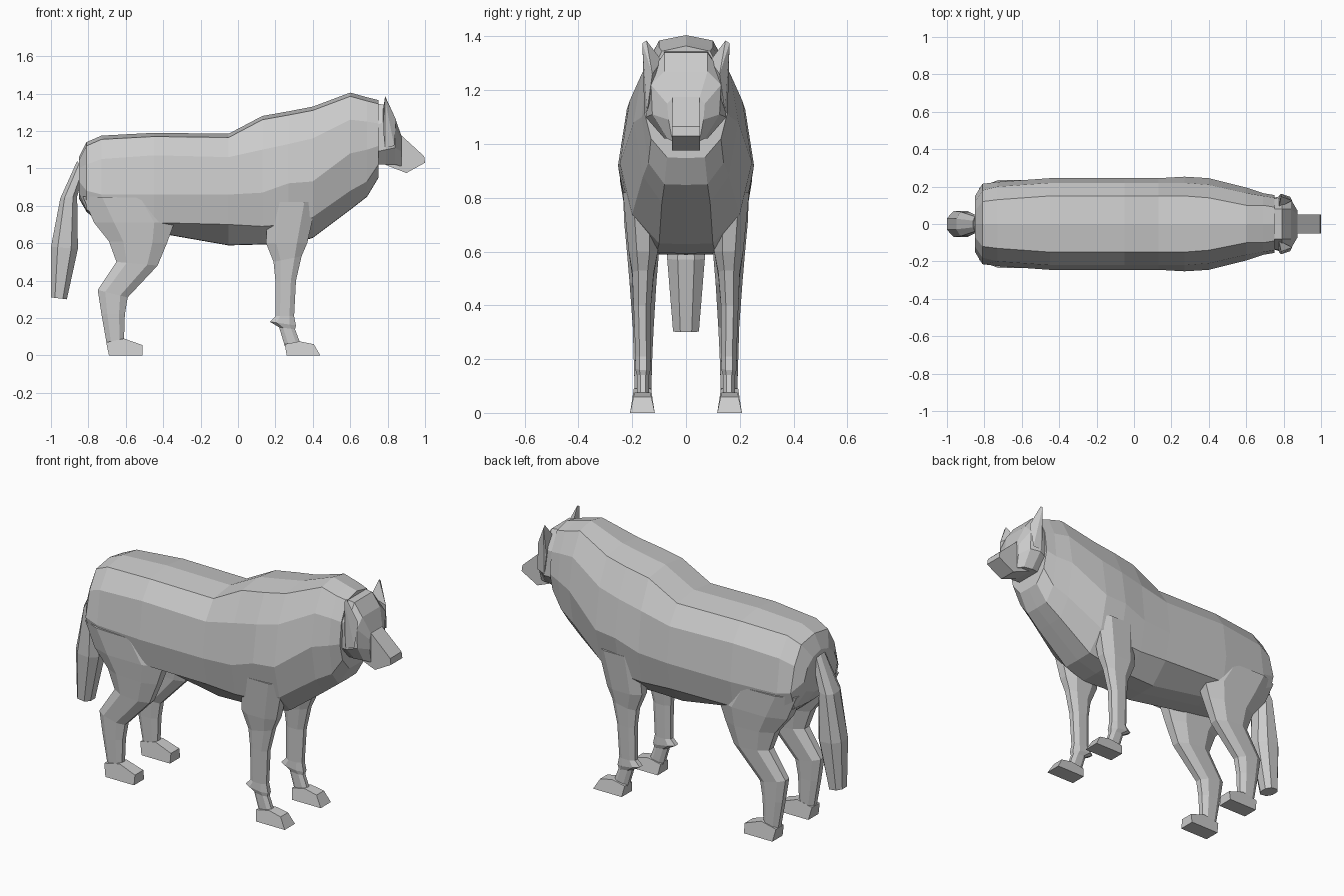
import bpy, bmesh


def finish(name, bm, mirror=False):
    bmesh.ops.recalc_face_normals(bm, faces=bm.faces)
    me = bpy.data.meshes.new(name)
    bm.to_mesh(me)
    bm.free()
    ob = bpy.data.objects.new(name, me)
    bpy.context.collection.objects.link(ob)
    if mirror:
        mod = ob.modifiers.new("mirror", 'MIRROR')
        mod.use_axis = (False, True, False)
    return ob


def loft(name, rings, mirror=False):
    """Skin a list of equal-length point rings and cap both ends."""
    bm = bmesh.new()
    vs = [[bm.verts.new(p) for p in r] for r in rings]
    n = len(rings[0])
    for a, b in zip(vs, vs[1:]):
        for i in range(n):
            j = (i + 1) % n
            bm.faces.new((a[i], a[j], b[j], b[i]))
    bm.faces.new(vs[0])
    bm.faces.new(vs[-1])
    return finish(name, bm, mirror)


def prism(name, profile, yc, w_low, w_high, mirror=False):
    """Side profile (x, z) given width in y, tapering from bottom to top."""
    zs = [z for _, z in profile]
    z0, dz = min(zs), max(zs) - min(zs)
    w = lambda z: w_low + (w_high - w_low) * (z - z0) / dz
    return loft(name, [[(x, yc + s * w(z), z) for x, z in profile] for s in (-1, 1)], mirror)


def limb_ring(back, front, y0, y1):
    """Octagonal ring between a back and a front point (x, z)."""
    pts = []
    for u, v in ((0, .28), (0, .72), (.25, 1), (.75, 1), (1, .72), (1, .28), (.75, 0), (.25, 0)):
        pts.append((back[0] + u * (front[0] - back[0]), y0 + v * (y1 - y0),
                    back[1] + u * (front[1] - back[1])))
    return pts


def sym_ring(x, half, top=None, bottom=None):
    """Symmetric cross-section from half points (y, z), top to bottom."""
    r = [(x, y, z) for y, z in half]
    l = [(x, -y, z) for y, z in reversed(half)]
    return ([(x, 0, top)] if top else []) + r + ([(x, 0, bottom)] if bottom else []) + l


# body: x, then ridge, upper side, flank, lower side, belly as (y, z)
body = [
    (-.85, .07, 1.04, .12, 1.00, .15, .93, .13, .87, .06, .84),
    (-.81, .12, 1.12, .18, 1.02, .215, .88, .18, .78, .07, .77),
    (-.73, .13, 1.155, .20, 1.05, .225, .86, .20, .73, .08, .70),
    (-.45, .15, 1.17, .22, 1.07, .245, .86, .22, .71, .10, .66),
    (-.05, .15, 1.165, .22, 1.06, .245, .86, .21, .70, .10, .59),
    (.13, .15, 1.26, .22, 1.10, .245, .87, .21, .69, .10, .595),
    (.27, .15, 1.285, .22, 1.13, .253, .92, .21, .70, .11, .595),
    (.40, .14, 1.31, .21, 1.16, .245, .93, .20, .74, .10, .63),
    (.60, .10, 1.385, .165, 1.26, .195, 1.08, .16, .88, .09, .78),
    (.69, .10, 1.36, .15, 1.25, .165, 1.10, .14, .93, .08, .85),
    (.75, .09, 1.345, .14, 1.24, .155, 1.12, .13, 1.02, .07, .95),
]
loft("body", [sym_ring(r[0], list(zip(r[1::2], r[2::2])), r[2] + .02, r[10] - .002)
              for r in body])

# head
head = [
    (.70, [(.08, 1.35), (.13, 1.22), (.12, 1.08), (.07, 1.02)]),
    (.79, [(.08, 1.34), (.14, 1.25), (.15, 1.10), (.08, 1.02)]),
    (.84, [(.08, 1.27), (.13, 1.22), (.125, 1.11), (.07, 1.02)]),
    (.875, [(.05, 1.17), (.07, 1.15), (.065, 1.09), (.05, 1.01)]),
]
loft("head", [sym_ring(x, h) for x, h in head])

# muzzle
prism("muzzle", [(.80, 1.20), (.875, 1.175), (.995, 1.065), (1, 1.03), (.90, .975), (.76, 1.03)],
      0, .052, .05)

# ears
bm = bmesh.new()
for p in ((.775, .09, 1.31), (.845, .125, 1.26), (.785, .155, 1.11), (.835, .145, 1.12),
          (.785, .162, 1.375), (.787, .147, 1.385), (.775, .15, 1.22)):
    bm.verts.new(p)
bmesh.ops.convex_hull(bm, input=bm.verts)
finish("ear", bm, True)

# tail
loft("tail", [limb_ring((-.86, 1.04), (-.82, .98), -.04, .04),
              limb_ring((-.95, .84), (-.86, .85), -.065, .065),
              limb_ring((-1, .58), (-.856, .57), -.07, .07),
              limb_ring((-1, .31), (-.915, .30), -.048, .048)])

# front legs and paws
loft("front_leg", [limb_ring((.16, .82), (.42, .82), .10, .235),
                   limb_ring((.15, .60), (.37, .60), .105, .213),
                   limb_ring((.19, .50), (.34, .53), .12, .20),
                   limb_ring((.20, .40), (.31, .40), .13, .195),
                   limb_ring((.20, .21), (.30, .21), .132, .188),
                   limb_ring((.17, .18), (.31, .16), .13, .19),
                   limb_ring((.22, .15), (.305, .14), .137, .183),
                   limb_ring((.25, .05), (.335, .06), .137, .183)], True)
prism("front_paw", [(.25, .06), (.26, 0), (.44, 0), (.405, .06), (.33, .075)],
      .162, .046, .03, True)

# hind legs and paws
loft("hind_leg", [limb_ring((-.83, .85), (-.42, .84), .08, .235),
                  limb_ring((-.77, .71), (-.34, .71), .09, .23),
                  limb_ring((-.69, .61), (-.38, .60), .10, .22),
                  limb_ring((-.65, .50), (-.43, .48), .11, .21),
                  limb_ring((-.75, .35), (-.59, .31), .12, .198),
                  limb_ring((-.73, .22), (-.605, .22), .125, .195),
                  limb_ring((-.70, .05), (-.61, .07), .13, .19)], True)
prism("hind_paw", [(-.705, .07), (-.69, 0), (-.51, 0), (-.51, .055), (-.61, .09)],
      .162, .046, .032, True)
